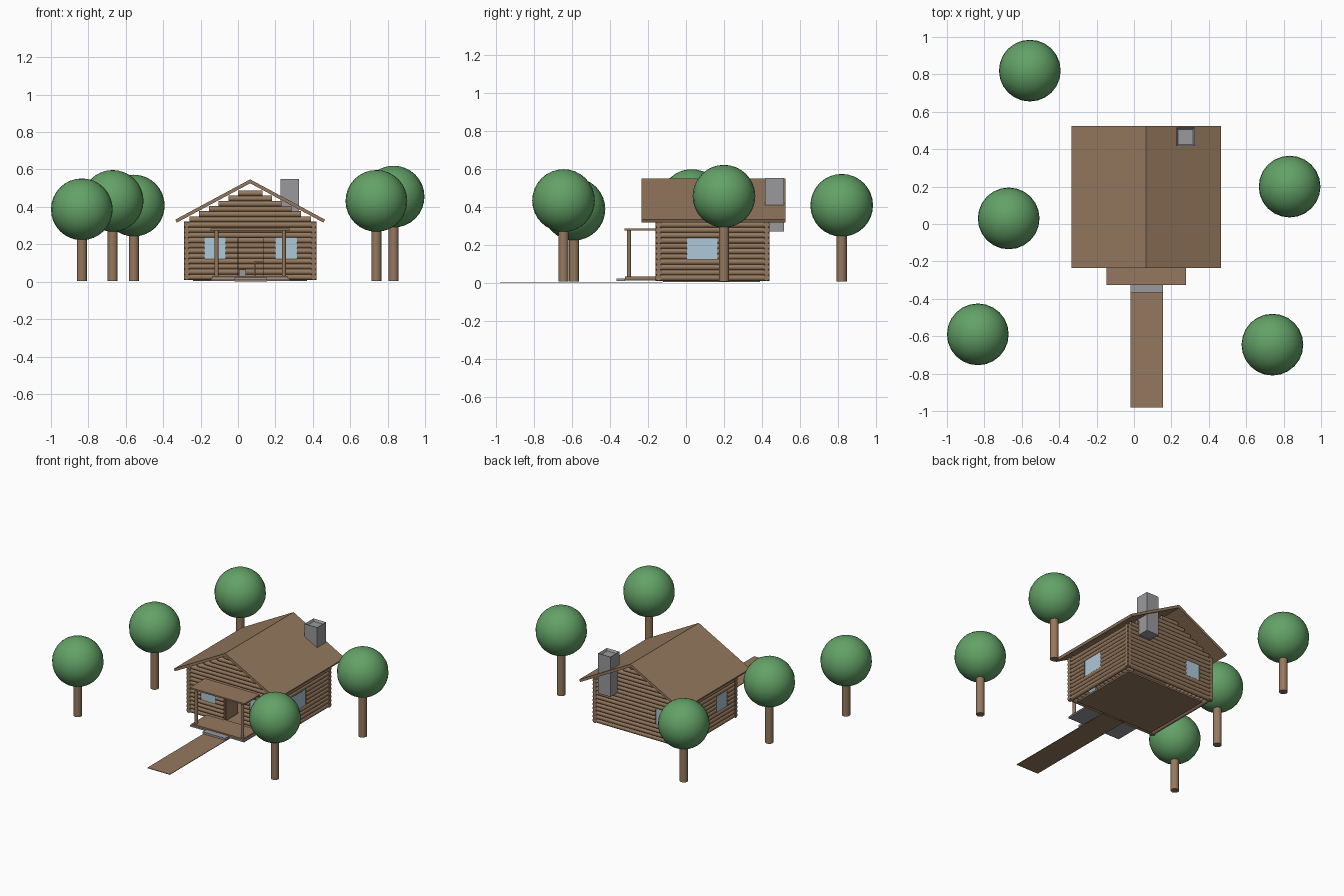
import bpy, bmesh, math
from mathutils import Matrix, Vector

if "Cube" in bpy.data.objects:
    bpy.data.objects.remove(bpy.data.objects["Cube"])


def material(name, rgb):
    m = bpy.data.materials.new(name)
    m.diffuse_color = (*rgb, 1)
    m.use_nodes = True
    m.node_tree.nodes["Principled BSDF"].inputs["Base Color"].default_value = m.diffuse_color
    return m


WOOD = material("wood brown", (0.30, 0.19, 0.112))
LEAF = material("leaf green", (0.125, 0.36, 0.135))
STONE = material("stone grey", (0.32, 0.32, 0.34))
GLASS = material("pale blue glass", (0.42, 0.58, 0.68))


def finish(name, bm, mat, smooth=False):
    bmesh.ops.recalc_face_normals(bm, faces=bm.faces[:])
    me = bpy.data.meshes.new(name)
    bm.to_mesh(me)
    bm.free()
    me.materials.append(mat)
    ob = bpy.data.objects.new(name, me)
    bpy.context.collection.objects.link(ob)
    if smooth:
        bpy.ops.object.select_all(action='DESELECT')
        ob.select_set(True)
        bpy.context.view_layer.objects.active = ob
        bpy.ops.object.shade_smooth_by_angle(angle=math.radians(40))
    return ob


def add_box(bm, x, y, z):
    size = Vector((x[1] - x[0], y[1] - y[0], z[1] - z[0]))
    mid = Vector((sum(x) / 2, sum(y) / 2, sum(z) / 2))
    return bmesh.ops.create_cube(bm, size=1, matrix=Matrix.Translation(mid) @ Matrix.Diagonal((*size, 1)))


def box(name, x, y, z, mat):
    bm = bmesh.new()
    add_box(bm, x, y, z)
    return finish(name, bm, mat)


def add_log(bm, a, b, r, sides=12):
    a, b = Vector(a), Vector(b)
    turn = (b - a).to_track_quat('Z', 'Y').to_matrix().to_4x4()
    bmesh.ops.create_cone(bm, cap_ends=True, segments=sides, radius1=r, radius2=r,
                          depth=(b - a).length, matrix=Matrix.Translation((a + b) / 2) @ turn)


# House layout
CX = 0.065
X0, X1, Y0, Y1 = -0.29, 0.42, -0.16, 0.44
STEP, R = 0.028, 0.0158
WIN_Z, DOOR_Z = (0.12, 0.24), (0.0, 0.24)


def log_wall(name, axis, offset, start, end, openings=(), gable=False):
    """Stack of logs along one axis, split at each (from, to, z range) opening."""
    bm = bmesh.new()
    rows = 18 if gable else 11
    for i in range(rows):
        z = 0.025 + STEP * i
        a, b = start, end
        if i > 10:
            half = (0.508 - z) / 0.54
            if half < 0.02:
                break
            a, b = CX - half, CX + half
        pieces, cur = [], a
        for o0, o1, (z0, z1) in sorted(openings):
            if z0 < z < z1:
                pieces.append((cur, o0))
                cur = o1
        pieces.append((cur, b))
        for p, q in pieces:
            if axis == 'X':
                add_log(bm, (p, offset, z), (q, offset, z), R)
            else:
                add_log(bm, (offset, p, z), (offset, q, z), R)
    return finish(name, bm, WOOD, True)


win_l = (-0.18, -0.068, WIN_Z)
win_r = (0.20, 0.315, WIN_Z)
door = (0.0, 0.135, DOOR_Z)
side_r = (0.005, 0.165, WIN_Z)
side_l = (-0.052, 0.068, WIN_Z)
log_wall("front_wall", 'X', Y0 + 0.016, X0, X1, (win_l, door, win_r), True)
log_wall("back_wall", 'X', Y1 - 0.016, X0, X1, (win_l,), True)
log_wall("left_wall", 'Y', X0 + 0.016, Y0, Y1, (side_l,))
log_wall("right_wall", 'Y', X1 - 0.016, Y0, Y1, (side_r,))
box("floor", (-0.24, 0.37), (-0.12, 0.39), (0.003, 0.014), WOOD)

# Window panes
for name, w, y in (("front_window_left", win_l, Y0 + 0.012), ("front_window_right", win_r, Y0 + 0.012),
                   ("back_window", win_l, Y1 - 0.012)):
    box(name, w[:2], (y - 0.004, y + 0.004), (0.12, 0.243), GLASS)
for name, w, x in (("left_window", side_l, X0 + 0.012), ("right_window", side_r, X1 - 0.012)):
    box(name, (x - 0.004, x + 0.004), w[:2], (0.12, 0.243), GLASS)

# Open door and simple furniture
box("open_door", (-0.004, 0.004), (-0.14, -0.005), (0.02, 0.24), WOOD)
bm = bmesh.new()
add_box(bm, (0.085, 0.2), (0.16, 0.26), (0.10, 0.11))
for x in (0.085, 0.192):
    for y in (0.16, 0.252):
        add_box(bm, (x, x + 0.008), (y, y + 0.008), (0.014, 0.10))
finish("table", bm, WOOD)
box("hearth_block", (0.005, 0.042), (0.2, 0.26), (0.014, 0.065), STONE)

# Gabled roof, extruded from a chevron profile
bm = bmesh.new()
profile = [(-0.40, 0.332), (0, 0.547), (0.40, 0.332), (0.392, 0.316), (0, 0.526), (-0.392, 0.316)]
front = [bm.verts.new((CX + x, -0.235, z)) for x, z in profile]
back = [bm.verts.new((CX + x, 0.525, z)) for x, z in profile]
n = len(profile)
for i in range(n):
    j = (i + 1) % n
    bm.faces.new((front[i], front[j], back[j], back[i]))
for ring in (front, back):
    bm.faces.new((ring[0], ring[1], ring[4], ring[5]))
    bm.faces.new((ring[1], ring[2], ring[3], ring[4]))
finish("roof", bm, WOOD)

# Chimney with a sunken flue
bm = bmesh.new()
add_box(bm, (0.228, 0.325), (0.417, 0.515), (0.268, 0.55))
top = max(bm.faces, key=lambda f: f.calc_center_median().z)
bmesh.ops.inset_region(bm, faces=[top], thickness=0.012)
bmesh.ops.translate(bm, verts=top.verts[:], vec=(0, 0, -0.015))
finish("chimney", bm, STONE)

# Porch
box("porch_base", (-0.145, 0.275), (-0.325, -0.15), (0.010, 0.020), STONE)
box("porch_deck", (-0.135, 0.265), (-0.322, -0.15), (0.020, 0.031), WOOD)
box("porch_step", (-0.02, 0.155), (-0.365, -0.32), (0.008, 0.022), STONE)
box("porch_roof", (-0.148, 0.278), (-0.325, -0.15), (0.274, 0.284), WOOD)
for side, x in (("left", -0.115), ("right", 0.245)):
    bm = bmesh.new()
    add_log(bm, (x, -0.30, 0.03), (x, -0.30, 0.275), 0.011)
    finish("porch_post_" + side, bm, WOOD, True)

# Path
box("path", (-0.02, 0.155), (-0.98, -0.125), (0.0, 0.004), WOOD)

# Trees
TREES = [(-0.835, -0.59, 0.387), (-0.67, 0.03, 0.432), (-0.557, 0.82, 0.407),
         (0.832, 0.20, 0.455), (0.74, -0.645, 0.432)]
for i, (x, y, z) in enumerate(TREES, 1):
    bm = bmesh.new()
    add_log(bm, (x, y, 0.005), (x, y, z - 0.1), 0.027, 16)
    finish(f"trunk_{i}", bm, WOOD, True)
    bm = bmesh.new()
    bmesh.ops.create_uvsphere(bm, u_segments=24, v_segments=16, radius=0.165,
                              matrix=Matrix.Translation((x, y, z)))
    finish(f"foliage_{i}", bm, LEAF, True)
